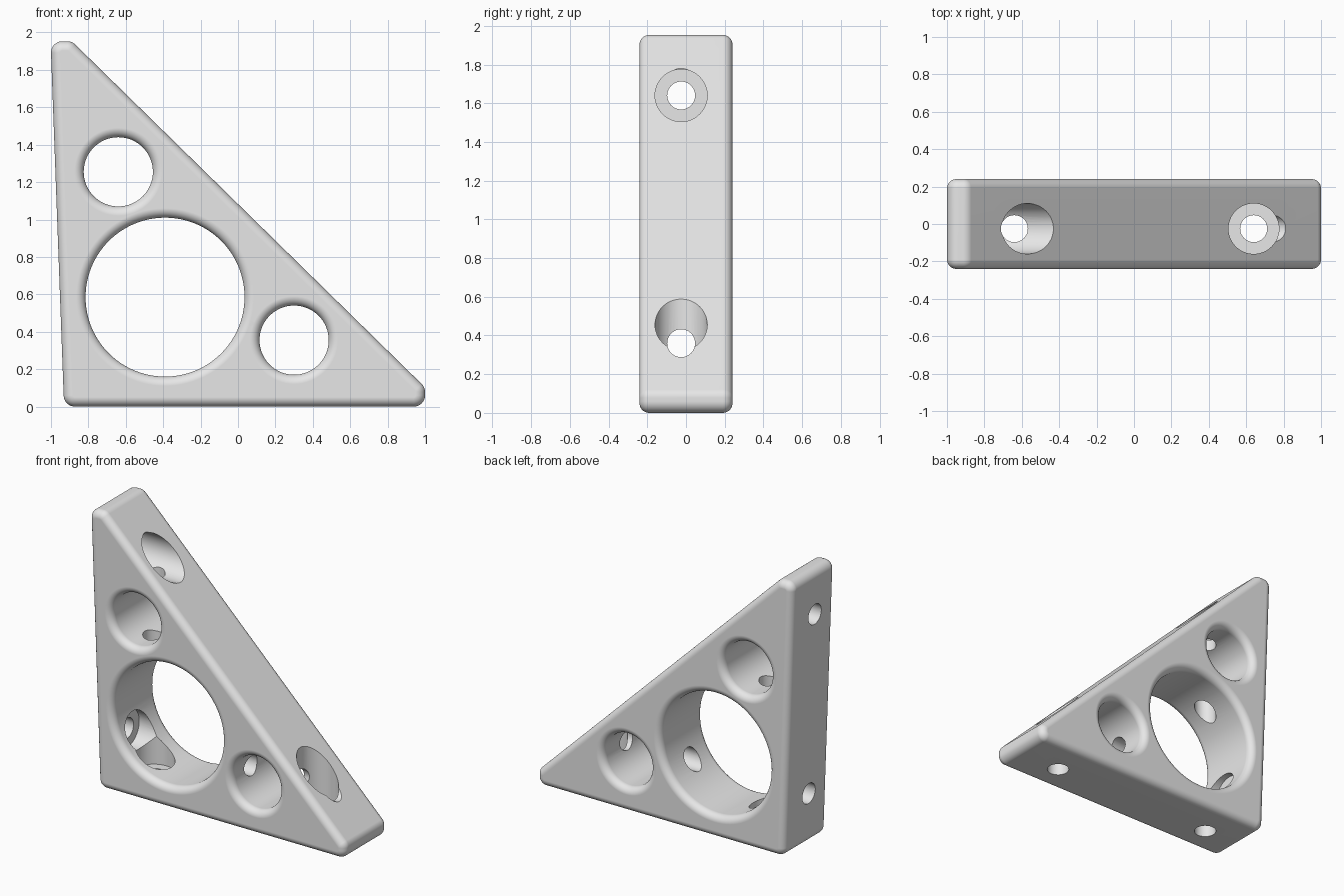
import bpy, bmesh, math
from mathutils import Vector, Matrix

old = bpy.data.objects.get("Cube")
if old:
    bpy.data.objects.remove(old, do_unlink=True)

HALF = 0.24        # half thickness of the plate
ROUND = 0.06       # outline corner radius
FILLET = 0.05      # front and back edge radius
STEPS = 8
BORE_Y = -0.025    # depth position of the screw bores

grey = bpy.data.materials.new("plain_grey")
grey.use_nodes = True
grey.diffuse_color = (0.8, 0.8, 0.8, 1)
grey.node_tree.nodes["Principled BSDF"].inputs["Base Color"].default_value = (0.8, 0.8, 0.8, 1)


def make_object(name, bm):
    bmesh.ops.recalc_face_normals(bm, faces=bm.faces)
    mesh = bpy.data.meshes.new(name)
    bm.to_mesh(mesh)
    bm.free()
    mesh.materials.append(grey)
    obj = bpy.data.objects.new(name, mesh)
    bpy.context.collection.objects.link(obj)
    return obj


def loft(name, rings):
    """Skin closed rings of equal length and cap both ends."""
    bm = bmesh.new()
    loops = [[bm.verts.new(p) for p in ring] for ring in rings]
    n = len(loops[0])
    for a, b in zip(loops, loops[1:]):
        for i in range(n):
            j = (i + 1) % n
            bm.faces.new((a[i], a[j], b[j], b[i]))
    bm.faces.new(loops[0])
    bm.faces.new(loops[-1])
    return make_object(name, bm)


def fillet_layers():
    """Pairs of (y, inset) running from front to back over both rounded edges."""
    front = []
    for k in range(STEPS + 1):
        t = math.pi / 2 * k / STEPS
        front.append((-HALF + FILLET * (1 - math.sin(t)), FILLET * (1 - math.cos(t))))
    front.reverse()
    return front + [(-y, d) for y, d in reversed(front)]


def outline(corners, y, inset):
    """Rounded polygon, inset evenly, at depth y."""
    pts = [Vector(c) for c in corners]
    ring = []
    for i, p in enumerate(pts):
        a = (p - pts[i - 1]).normalized()
        b = (pts[(i + 1) % len(pts)] - p).normalized()
        n1, n2 = Vector((a.y, -a.x)), Vector((b.y, -b.x))
        centre = p - (n1 + n2) * ROUND / (1 + n1.dot(n2))
        for k in range(STEPS + 1):
            q = centre + n1.slerp(n2, k / STEPS) * (ROUND - inset)
            ring.append((q.x, y, q.y))
    return ring


# Triangular plate with blunted tips
corners = [(-0.93, 0), (1.0, 0), (1.0, 0.103), (-0.888, 1.953), (-1.002, 1.953)]
body = loft("triangular_bracket", [outline(corners, y, d) for y, d in fillet_layers()])


def round_window(name, x, z, radius, sides):
    """Through-hole cutter whose mouths flare into rounded lips."""
    layers = [(y, radius + d) for y, d in fillet_layers()]
    wide = radius + FILLET
    layers = [(-HALF - 0.05, wide)] + layers + [(HALF + 0.05, wide)]
    angles = [2 * math.pi * k / sides for k in range(sides)]
    return loft(name, [[(x + r * math.cos(a), y, z + r * math.sin(a)) for a in angles]
                       for y, r in layers])


def bore(name, axis, offset, start, end, radius):
    """Cylinder cutter along x at height offset, or along z at x = offset."""
    bm = bmesh.new()
    mid = (start + end) / 2
    if axis == 'X':
        place = Matrix.Translation((mid, BORE_Y, offset)) @ Matrix.Rotation(math.pi / 2, 4, 'Y')
    else:
        place = Matrix.Translation((offset, BORE_Y, mid))
    bmesh.ops.create_cone(bm, cap_ends=True, segments=48, radius1=radius, radius2=radius,
                          depth=end - start, matrix=place)
    return make_object(name, bm)


# Large and small windows, screw bores and their wide counterbores
cutters = [
    round_window("large_window_cutter", -0.39, 0.585, 0.425, 96),
    round_window("upper_window_cutter", -0.64, 1.255, 0.185, 64),
    round_window("lower_window_cutter", 0.30, 0.355, 0.185, 64),
    bore("upper_counterbore_cutter", 'X', 1.64, -0.85, 0.3, 0.135),
    bore("outer_counterbore_cutter", 'Z', 0.64, 0.1, 1.2, 0.135),
    bore("inner_side_counterbore_cutter", 'X', 0.36, -0.85, -0.55, 0.135),
    bore("inner_floor_counterbore_cutter", 'Z', -0.64, 0.1, 0.42, 0.135),
    bore("upper_side_bore_cutter", 'X', 1.64, -1.3, 0.2, 0.072),
    bore("lower_side_bore_cutter", 'X', 0.36, -1.3, 1.3, 0.072),
    bore("inner_floor_bore_cutter", 'Z', -0.64, -0.3, 2.3, 0.072),
    bore("outer_floor_bore_cutter", 'Z', 0.64, -0.3, 1.2, 0.072),
]
for cutter in cutters:
    cutter.hide_render = True
    cut = body.modifiers.new(cutter.name, 'BOOLEAN')
    cut.operation = 'DIFFERENCE'
    cut.solver = 'EXACT'
    cut.object = cutter

# Bake the cuts and discard the cutters
bpy.context.view_layer.update()
graph = bpy.context.evaluated_depsgraph_get()
baked = bpy.data.meshes.new_from_object(body.evaluated_get(graph))
body.modifiers.clear()
body.data = baked
baked.materials.clear()
baked.materials.append(grey)
for cutter in cutters:
    bpy.data.objects.remove(cutter, do_unlink=True)

# Smooth lips and bores with crisp rims
for other in bpy.context.selected_objects:
    other.select_set(False)
body.select_set(True)
bpy.context.view_layer.objects.active = body
bpy.ops.object.shade_smooth_by_angle(angle=math.radians(30))
normals = body.modifiers.new("even_shading", 'WEIGHTED_NORMAL')
normals.keep_sharp = True
